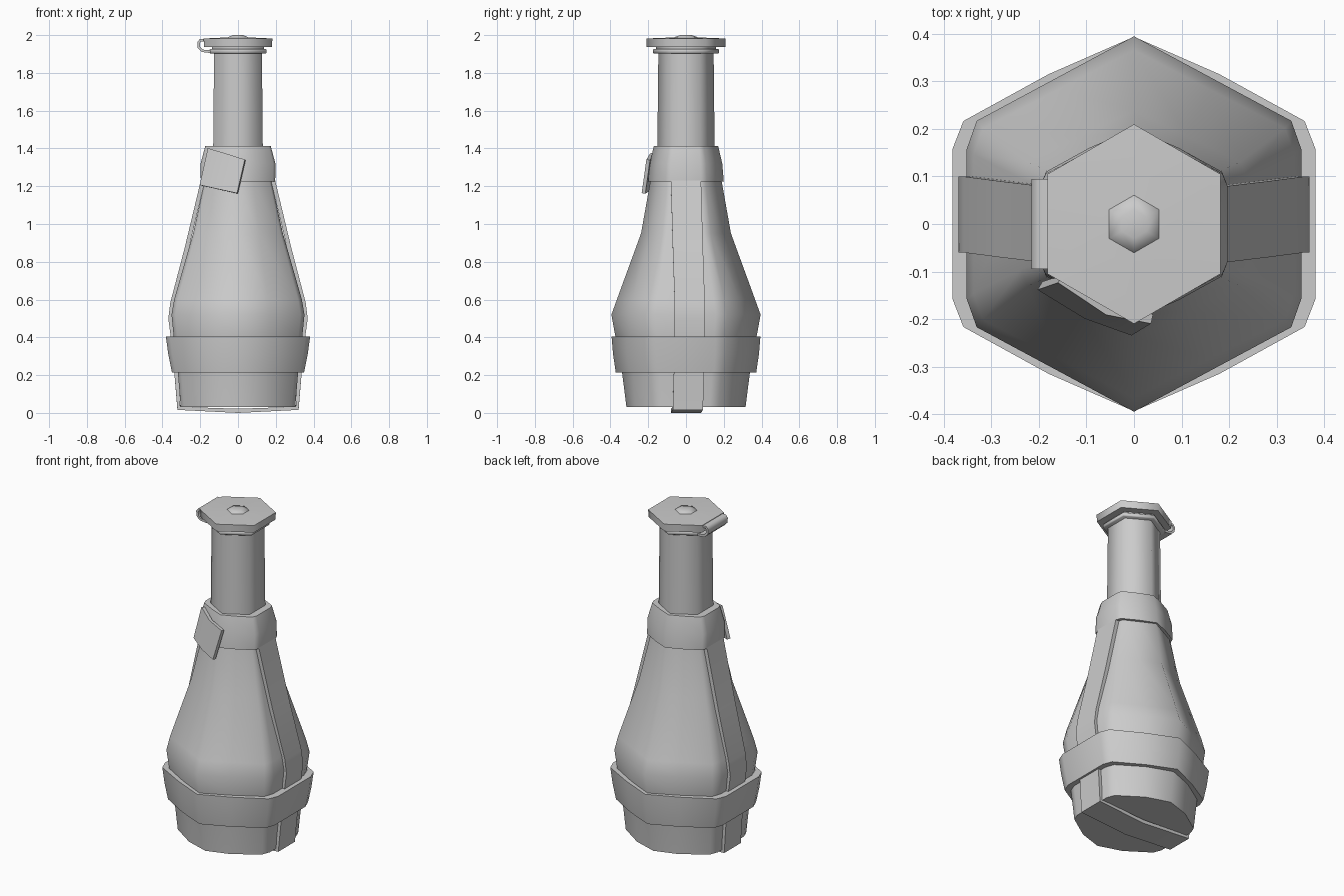
import bpy, bmesh, math

if "Cube" in bpy.data.objects:
    bpy.data.objects.remove(bpy.data.objects["Cube"])


def finish(name, bm, thickness=0, angle=62):
    bmesh.ops.recalc_face_normals(bm, faces=bm.faces[:])
    mesh = bpy.data.meshes.new(name)
    bm.to_mesh(mesh)
    bm.free()
    ob = bpy.data.objects.new(name, mesh)
    bpy.context.collection.objects.link(ob)
    bpy.ops.object.select_all(action='DESELECT')
    ob.select_set(True)
    bpy.context.view_layer.objects.active = ob
    if thickness:
        mod = ob.modifiers.new("thickness", 'SOLIDIFY')
        mod.thickness = thickness
        mod.offset = 0
        bpy.ops.object.modifier_apply(modifier=mod.name)
    bpy.ops.object.shade_smooth_by_angle(angle=math.radians(angle))
    return ob


def section(rx, ry, bulge=0):
    """Softened hexagon with corners on the y axis."""
    q = [(0, ry), (.47 * rx, .775 * ry + bulge), (.94 * rx, .55 * ry), (rx, .40 * ry)]
    right = q + [(x, -y) for x, y in reversed(q)]
    return right + [(-x, y) for x, y in reversed(right[1:-1])]


def hexagon(r):
    return [(r * math.sin(i * math.pi / 3), r * math.cos(i * math.pi / 3)) for i in range(6)]


def loft(name, rings, angle=62):
    """Skin a list of (z, outline) rings and cap both ends."""
    bm = bmesh.new()
    loops = [[bm.verts.new((x, y, z)) for x, y in pts] for z, pts in rings]
    n = len(loops[0])
    for a, b in zip(loops, loops[1:]):
        for i in range(n):
            j = (i + 1) % n
            bm.faces.new((a[i], a[j], b[j], b[i]))
    bm.faces.new(loops[0])
    bm.faces.new(loops[-1])
    return finish(name, bm, 0, angle)


def ribbon(name, pairs, thickness):
    """Strip of quads through pairs of edge points, thickened."""
    bm = bmesh.new()
    v = [(bm.verts.new(a), bm.verts.new(b)) for a, b in pairs]
    for (a, b), (c, d) in zip(v, v[1:]):
        bm.faces.new((a, b, d, c))
    return finish(name, bm, thickness)


# bottle body with shoulder
loft("body", [(z, section(rx, ry, b)) for z, rx, ry, b in [
    (.03, .303, .315, .025), (.21, .318, .338, .02), (.40, .34, .373, .008),
    (.52, .352, .395, 0), (.60, .338, .366, 0), (.95, .238, .238, 0),
    (1.22, .178, .19, 0), (1.41, .14, .152, 0)]])

# hexagonal neck, lip and cap
loft("neck", [(1.36, hexagon(.152)), (1.93, hexagon(.146))])
loft("neck_lip", [(1.903, hexagon(.17)), (1.907, hexagon(.175)), (1.923, hexagon(.175)), (1.927, hexagon(.17))])
loft("cap_collar", [(1.92, hexagon(.158)), (1.945, hexagon(.158))])
loft("cap", [(1.938, hexagon(.208)), (1.982, hexagon(.21)), (1.988, hexagon(.06))])
loft("cap_knob", [(1.98, hexagon(.063)), (1.99, hexagon(.06)), (2.0, hexagon(.03))])

# curved hinge clip at the left of the cap
clip = [(-.17, 1.972), (-.20, 1.972), (-.209, 1.96), (-.207, 1.935), (-.19, 1.917), (-.145, 1.912)]
ribbon("cap_hinge", [((x, -.095, z), (x, .095, z)) for x, z in clip], .014)

# wrapped bands
loft("lower_band", [(z, section(rx, ry, b)) for z, rx, ry, b in [
    (.215, .35, .372, .012), (.31, .369, .386, .014), (.405, .382, .394, .01)]])
loft("upper_band", [(z, section(rx, ry, b)) for z, rx, ry, b in [
    (1.225, .197, .2, .006), (1.32, .198, .192, .006), (1.414, .173, .17, .004)]])

# loose end of the upper band
ribbon("band_tab", [((-.155, -.115, 1.40), (-.198, -.13, 1.205)),
                    ((-.055, -.182, 1.37), (-.10, -.19, 1.183)),
                    ((.038, -.20, 1.34), (-.003, -.225, 1.162))], .02)

# long strap running down both sides and under the base: x, z, y_min, y_max
side = [(.172, 1.30, -.08, .08), (.188, 1.22, -.08, .08), (.272, .87, -.07, .09),
        (.348, .58, -.06, .10), (.358, .50, -.06, .10), (.342, .38, -.06, .10),
        (.325, .20, -.065, .095), (.313, .024, -.07, .09)]
path = side + [(0, .011, -.08, .08)] + [(-x, z, a, b) for x, z, a, b in reversed(side)]
ribbon("side_strap", [((x, a, z), (x, b, z)) for x, z, a, b in path], .022)
